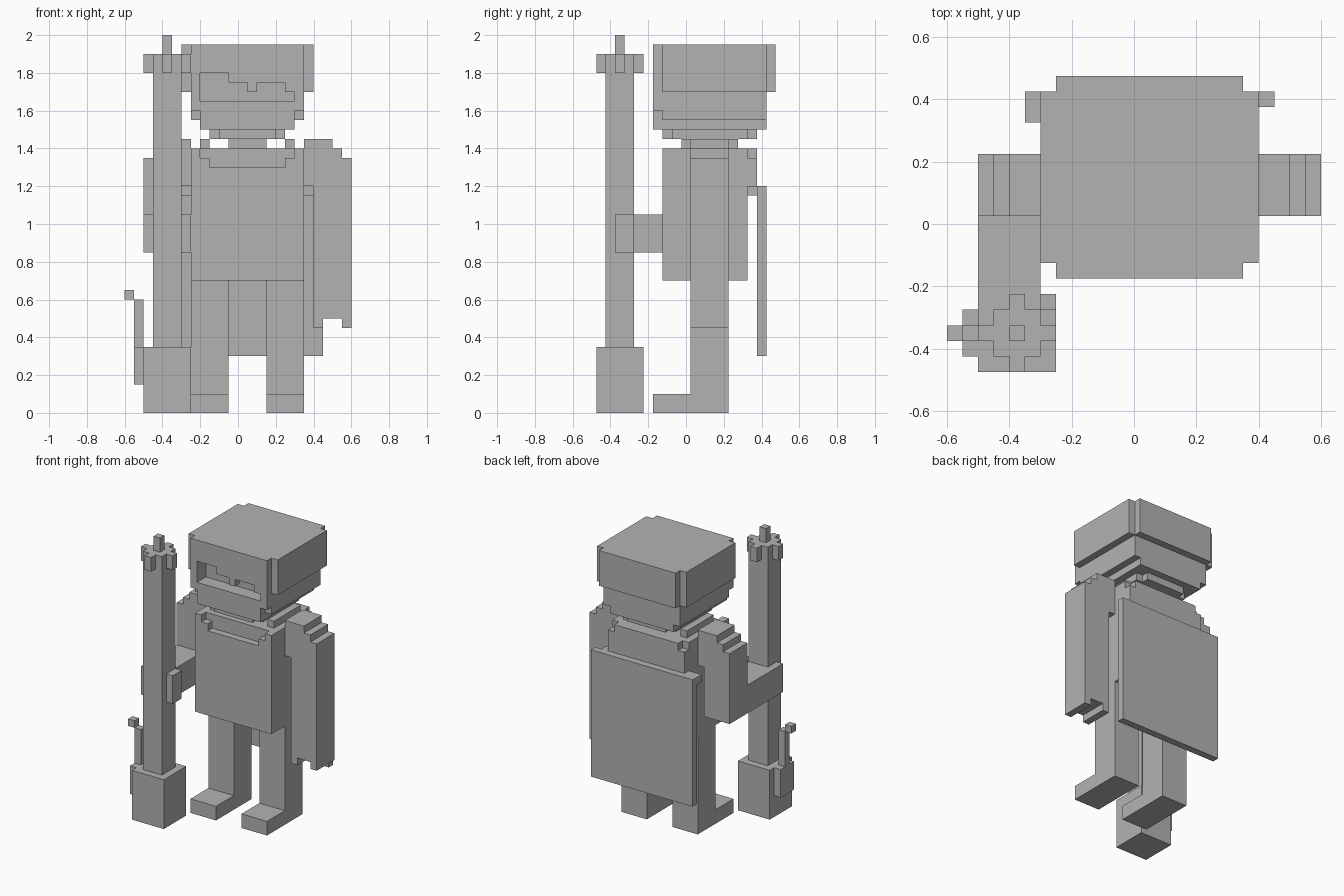
import bpy
import bmesh
from mathutils import Vector

CELL = 0.05
Y_SHIFT = -0.475

cube = bpy.data.objects.get("Cube")
if cube:
    bpy.data.objects.remove(cube, do_unlink=True)

stone = bpy.data.materials.new("stone_grey")
stone.use_nodes = True
GREY = (0.45, 0.45, 0.45, 1)
stone.diffuse_color = GREY
stone.node_tree.nodes["Principled BSDF"].inputs["Base Color"].default_value = GREY

# Face direction -> the two axes spanning that face, in counter-clockwise order
AXES = [Vector((1, 0, 0)), Vector((0, 1, 0)), Vector((0, 0, 1))]


def block(x, y, z):
    """Cells of a box, given as a (low, high) range on each axis."""
    return {(i, j, k) for i in range(*x) for j in range(*y) for k in range(*z)}


def mirrored(cells):
    """Reflect cells across the middle plane of the figure."""
    return {(1 - i, j, k) for i, j, k in cells}


def build(name, cells):
    """Skin the cells with one clean blocky mesh."""
    bm = bmesh.new()
    corners = {}

    def corner(p):
        key = tuple(round(c) for c in p)
        if key not in corners:
            corners[key] = bm.verts.new((key[0] * CELL, key[1] * CELL + Y_SHIFT, key[2] * CELL))
        return corners[key]

    for cell in cells:
        base = Vector(cell)
        for a in range(3):
            n, u, v = AXES[a], AXES[a - 2], AXES[a - 1]
            for side in (0, 1):
                step = n if side else -n
                if tuple(int(c) for c in base + step) in cells:
                    continue
                o = base + n * side
                loop = [o, o + u, o + u + v, o + v]
                if not side:
                    loop.reverse()
                bm.faces.new([corner(p) for p in loop])
    bmesh.ops.dissolve_limit(bm, angle_limit=0.01, verts=bm.verts[:], edges=bm.edges[:])
    bmesh.ops.triangulate(bm, faces=[f for f in bm.faces if len(f.verts) > 4])
    mesh = bpy.data.meshes.new(name)
    bm.to_mesh(mesh)
    bm.free()
    mesh.materials.append(stone)
    obj = bpy.data.objects.new(name, mesh)
    bpy.context.scene.collection.objects.link(obj)


# Legs with forward feet
leg = block((3, 7), (10, 14), (0, 14)) | block((3, 7), (6, 14), (0, 2))
build("left_leg", leg)
build("right_leg", mirrored(leg))

# Torso with a sunken neckline and a strap over each shoulder
torso = block((-5, 7), (7, 16), (14, 28))
torso -= block((-4, 6), (7, 8), (27, 28)) | block((-3, 5), (7, 8), (26, 27))
build("torso", torso)
strap = block((5, 6), (9, 15), (28, 29))
build("shoulder_straps", strap | mirrored(strap))

# Cape hanging from a stepped yoke
yoke = block((-4, 6), (16, 17), (27, 28)) | block((-5, 7), (16, 17), (24, 27))
yoke |= block((-7, 8), (16, 17), (23, 24))
build("cape_yoke", yoke)
build("cape", block((-7, 9), (17, 18), (6, 24)))


# Arms share the stepped shoulder
def upper_arm(bottom):
    arm = block((7, 8), (10, 14), (24, 29))
    for outer, top in ((10, 29), (11, 28), (12, 27)):
        arm |= block((8, outer), (10, 14), (bottom, top))
    return arm


fingers = block((8, 9), (10, 14), (9, 10)) | block((11, 12), (10, 14), (9, 10))
build("left_arm", upper_arm(10) | fingers)
grip = block((8, 12), (4, 14), (17, 21))
grip |= block((11, 12), (2, 4), (17, 21)) | block((7, 8), (2, 4), (17, 21))
build("right_arm", mirrored(upper_arm(17) | grip))

# Neck and stepped chin
build("neck", block((-1, 3), (10, 14), (28, 29)))
chin = block((-3, 5), (8, 16), (29, 30)) | block((-2, 4), (7, 17), (29, 30))
build("chin", chin)

# Head, with the face layer cut by an eye opening under a ragged fringe
head = block((-5, 7), (7, 18), (31, 34)) | block((-4, 6), (7, 18), (30, 31))
head |= block((-5, 7), (6, 7), (32, 36)) | block((-4, 6), (6, 7), (30, 32))
head |= block((-5, 7), (7, 18), (34, 36))
for left, right, top in ((-4, -1, 36), (-1, 1, 35), (1, 2, 34), (2, 5, 35), (5, 6, 34)):
    head -= block((left, right), (6, 7), (33, top))
head -= block((-4, 6), (7, 8), (33, 36))
build("head", head)

# Cap with notched corners, resting above the fringe
cap = block((-6, 8), (7, 18), (36, 39)) | block((-5, 7), (6, 19), (36, 39))
rim = block((-6, 8), (7, 18), (34, 36)) | block((-5, 7), (7, 19), (34, 36))
build("cap", cap | (rim - block((-5, 7), (7, 18), (34, 36))))

# Staff with a cross-shaped crown and a spike
staff = block((-9, -6), (1, 4), (7, 38))
staff |= block((-10, -5), (2, 3), (36, 38)) | block((-8, -7), (0, 5), (36, 38))
staff |= block((-8, -7), (2, 3), (38, 40))
build("staff", staff)

# Staff base with a side lever
build("staff_base", block((-10, -5), (0, 5), (0, 7)))
lever = block((-11, -10), (1, 4), (3, 7)) | block((-11, -10), (2, 3), (7, 12))
lever |= block((-12, -11), (2, 3), (12, 13))
build("staff_lever", lever)
